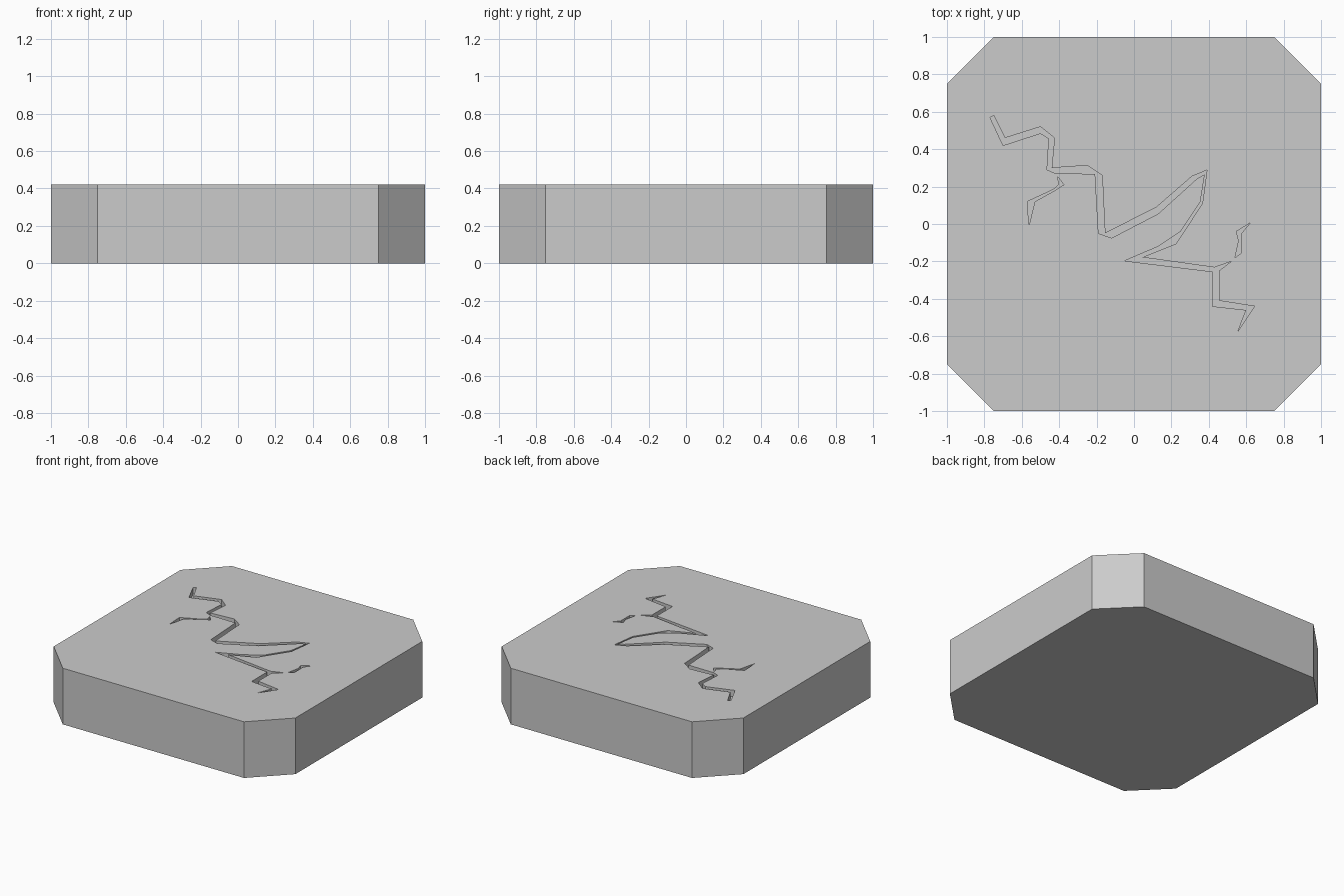
import bpy, bmesh

if "Cube" in bpy.data.objects:
    bpy.data.objects.remove(bpy.data.objects["Cube"])

HEIGHT = 0.42
CRACK_DEPTH = 0.05


def prism(name, outline, z0, z1):
    """Extrude a flat outline from z0 up to z1."""
    bm = bmesh.new()
    face = bm.faces.new([bm.verts.new((x, y, z0)) for x, y in outline])
    ext = bmesh.ops.extrude_face_region(bm, geom=[face])
    verts = [g for g in ext["geom"] if isinstance(g, bmesh.types.BMVert)]
    bmesh.ops.translate(bm, verts=verts, vec=(0, 0, z1 - z0))
    bmesh.ops.recalc_face_normals(bm, faces=bm.faces)
    mesh = bpy.data.meshes.new(name)
    bm.to_mesh(mesh)
    bm.free()
    obj = bpy.data.objects.new(name, mesh)
    bpy.context.collection.objects.link(obj)
    return obj


# Stone slab with clipped corners
c = 0.75
slab = prism("stone_slab", [(c, -1), (1, -c), (1, c), (c, 1),
                            (-c, 1), (-1, c), (-1, -c), (-c, -1)], 0, HEIGHT)

# Crack outlines seen from above
cracks = {
    "main_crack": [
        (-.75, .58), (-.69, .46), (-.50, .52), (-.425, .46), (-.44, .30),
        (-.25, .313), (-.17, .26), (-.155, -.05), (.12, .09), (.31, .255),
        (.39, .288), (.366, .11), (.225, -.105), (.045, -.178), (.43, -.232),
        (.52, -.20), (.455, -.25), (.455, -.41), (.645, -.44), (.555, -.575),
        (.60, -.46), (.42, -.44), (.42, -.255), (-.05, -.197), (.13, -.12),
        (.25, -.04), (.355, .12), (.378, .265), (.34, .245), (.13, .055),
        (-.12, -.075), (-.19, -.05), (-.208, .268), (-.42, .27),
        (-.465, .29), (-.455, .457), (-.50, .485), (-.70, .42), (-.77, .57)],
    "left_branch": [
        (-.41, .255), (-.375, .21), (-.43, .175), (-.53, .12), (-.562, -.01),
        (-.57, .12), (-.43, .185), (-.40, .212)],
    "right_branch": [
        (.54, -.18), (.575, -.155), (.575, -.05), (.62, .005), (.547, -.04),
        (.56, -.09)],
}

# Carve each crack into the top
for name, outline in cracks.items():
    cutter = prism(name + "_cutter", outline, HEIGHT - CRACK_DEPTH, HEIGHT + 0.1)
    cutter.hide_render = True
    cutter.display_type = 'WIRE'
    mod = slab.modifiers.new(name, 'BOOLEAN')
    mod.operation = 'DIFFERENCE'
    mod.solver = 'EXACT'
    mod.object = cutter
